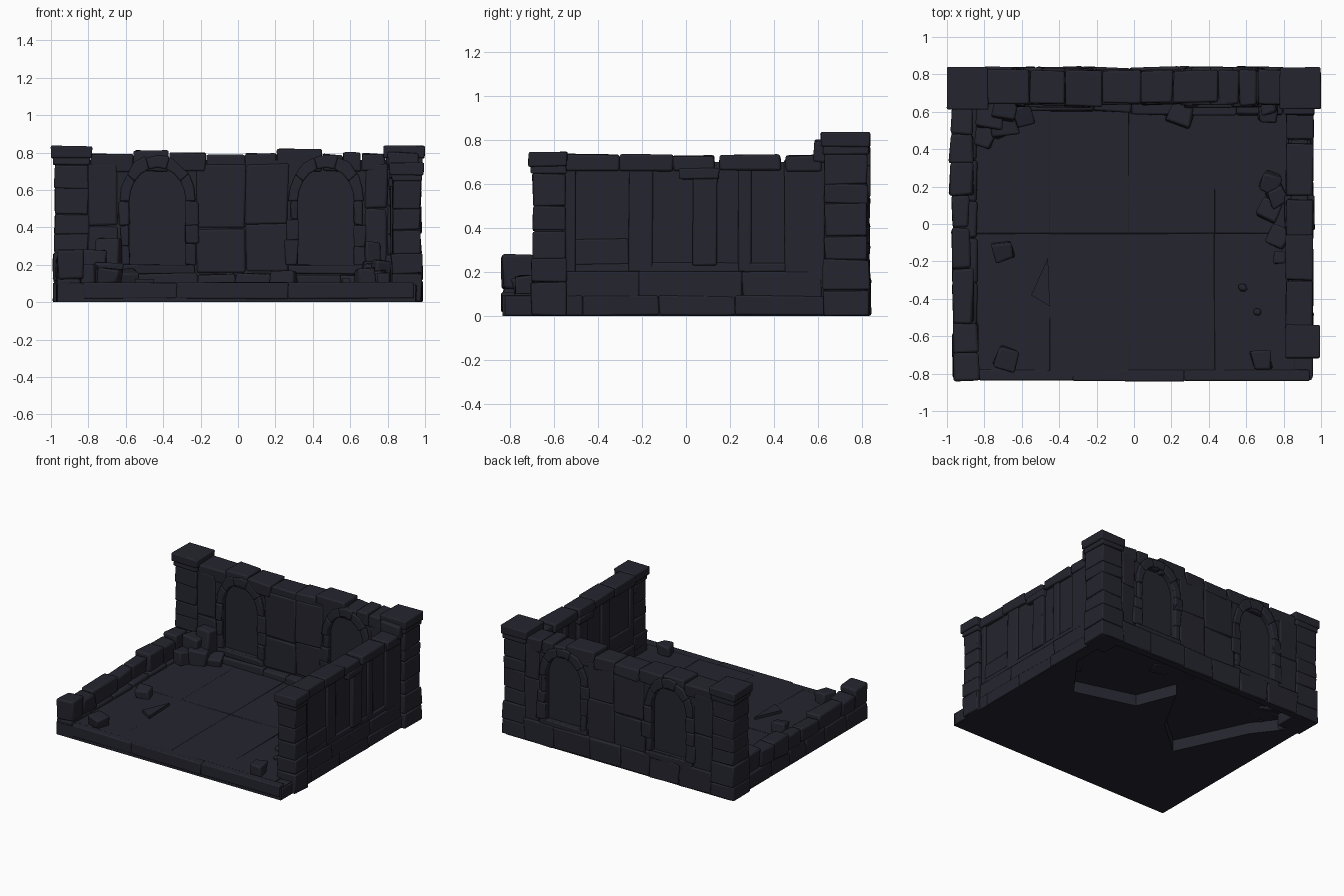
import bpy, bmesh, math, random
from mathutils import Vector, Matrix

if "Cube" in bpy.data.objects:
    bpy.data.objects.remove(bpy.data.objects["Cube"])

random.seed(7)
stone = bpy.data.materials.new("dark slate stone")
stone.diffuse_color = (0.018, 0.018, 0.028, 1)
stone.use_nodes = True
stone.node_tree.nodes["Principled BSDF"].inputs["Base Color"].default_value = stone.diffuse_color


def finish(name, bm, bevel=0.0):
    bmesh.ops.recalc_face_normals(bm, faces=bm.faces)
    me = bpy.data.meshes.new(name)
    bm.to_mesh(me)
    bm.free()
    ob = bpy.data.objects.new(name, me)
    bpy.context.collection.objects.link(ob)
    me.materials.append(stone)
    if bevel:
        m = ob.modifiers.new("worn edges", 'BEVEL')
        m.width, m.segments, m.limit_method = bevel, 2, 'ANGLE'
        bpy.ops.object.select_all(action='DESELECT')
        ob.select_set(True)
        bpy.context.view_layer.objects.active = ob
        bpy.ops.object.shade_smooth_by_angle(angle=math.radians(40))
    return ob


def block(bm, x0, x1, y0, y1, z0, z1, j=0.008, rot=0.0, tilt=0.0):
    """Rough stone: a box with jittered corners."""
    c = Vector(((x0 + x1) / 2, (y0 + y1) / 2, (z0 + z1) / 2))
    mat = Matrix.Translation(c) @ Matrix.Rotation(rot, 4, 'Z') @ Matrix.Rotation(tilt, 4, 'X')
    mat = mat @ Matrix.Diagonal((x1 - x0, y1 - y0, z1 - z0, 1))
    for v in bmesh.ops.create_cube(bm, size=1, matrix=mat)['verts']:
        v.co += Vector([random.uniform(-j, j) for _ in range(3)])
        v.co.z = max(v.co.z, 0)


def prism_into(bm, pts, axis, a, b):
    """Extrude a 2D outline along y (points are x,z) or z (points are x,y)."""
    put = (lambda p, t: (p[0], t, p[1])) if axis == 'y' else (lambda p, t: (p[0], p[1], t))
    lo = [bm.verts.new(put(p, a)) for p in pts]
    hi = [bm.verts.new(put(p, b)) for p in pts]
    bm.faces.new(lo)
    bm.faces.new(hi)
    for i in range(len(pts)):
        k = (i + 1) % len(pts)
        bm.faces.new((lo[i], lo[k], hi[k], hi[i]))


def prism(name, pts, axis, a, b):
    bm = bmesh.new()
    prism_into(bm, pts, axis, a, b)
    return finish(name, bm)


def cut(ob, cutter):
    m = ob.modifiers.new("cut", 'BOOLEAN')
    m.object, m.solver = cutter, 'EXACT'
    bpy.context.view_layer.objects.active = ob
    bpy.ops.object.modifier_apply(modifier=m.name)
    bpy.data.objects.remove(cutter)


def splits(a, b, step):
    """Uneven joints between a and b."""
    n = max(1, round((b - a) / step))
    s = (b - a) / n
    return [a] + [a + s * (i + random.uniform(-.2, .2)) for i in range(1, n)] + [b]


# Foundation with a broken hollow under the rear
bm = bmesh.new()
block(bm, -0.965, 0.95, -0.835, 0.83, 0, 0.095, 0)
base = finish("foundation", bm)
hole = [(.83, .76), (.93, .5), (.61, .07), (.15, .2), (.03, .5), (-.18, .12),
        (-.46, -.12), (-.71, .41), (-.9, .66), (-.92, .78), (.5, .78)]
cut(base, prism("hollow_cutter", hole, 'z', -0.1, 0.088))

# Paving slabs
bm = bmesh.new()
cols = [-0.9, -0.45, -0.03, 0.43, 0.86]
for a, b in zip(cols, cols[1:]):
    rows = [-0.83, -0.05, 0.64]
    for c, d in zip(rows, rows[1:]):
        block(bm, a - .001, b + .001, c, d, 0.09, 0.103, 0.002)
finish("paving_slabs", bm, 0.003)

# Front step edge stones
bm = bmesh.new()
xs = splits(-0.83, 0.94, 0.6)
for a, b in zip(xs, xs[1:]):
    block(bm, a, b, -0.84, -0.78, 0.02, 0.105, 0.004)
finish("front_edge_stones", bm, 0.008)

# Back wall with sunken arched niches on both faces
ARCHES = (-0.43, 0.47)
R, SPRING = 0.15, 0.54


def arch(cx, r, z0):
    pts = [(cx - r, z0), (cx + r, z0)]
    return pts + [(cx + r * math.cos(t * math.pi / 14), SPRING + 1.2 * r * math.sin(t * math.pi / 14))
                  for t in range(15)]


bm = bmesh.new()
block(bm, -0.85, 0.85, 0.65, 0.815, 0.09, 0.76, 0)
wall = finish("back_wall", bm)
for cx in ARCHES:
    for a, b in ((0.6, 0.675), (0.785, 0.9)):
        cut(wall, prism("niche_cutter", arch(cx, R, 0.2), 'y', a, b))

# Arch rings, jambs and sills
bm = bmesh.new()
for cx in ARCHES:
    for y0, y1 in ((0.63, 0.675), (0.79, 0.835)):
        for i in range(5):
            t0, t1 = i * math.pi / 5, (i + 1) * math.pi / 5
            ts = [t0, (t0 + t1) / 2, t1]
            ring = [(R, t) for t in ts] + [(R + random.uniform(.05, .065), t) for t in reversed(ts)]
            q = [(cx + r * math.cos(t), SPRING + 1.2 * r * math.sin(t)) for r, t in ring]
            e = random.uniform(-.006, .006)
            prism_into(bm, q, 'y', y0 + e, y1 + e)
        for s in (-1, 1):
            zs = splits(0.2, SPRING, 0.13)
            for a, b in zip(zs, zs[1:]):
                x = sorted((cx + s * R, cx + s * (R + random.uniform(.04, .08))))
                block(bm, *x, y0, y1, a, b, 0.005)
        block(bm, cx - .2, cx + .2, y0 - .005, y1, 0.15, 0.2, 0.006)
finish("arch_stones", bm, 0.008)

# Flat facing stones between the niches
bm = bmesh.new()
for y0, y1 in ((0.64, 0.7), (0.76, 0.822)):
    for x0, x1 in ((-0.22, 0.04), (0.04, 0.27), (-0.8, -0.64), (0.68, 0.8)):
        zs = splits(0.16, 0.74, 0.28)
        for a, b in zip(zs, zs[1:]):
            block(bm, x0, x1, y0, y1, a, b, 0.007)
finish("back_facing_stones", bm, 0.012)

# Back wall coping and plinth
bm = bmesh.new()
xs = [-.79, -.56, -.37, -.17, .04, .21, .45, .56, .66, .79]
tops = [.795, .81, .797, .79, .795, .818, .79, .798, .795]
for a, b, t in zip(xs, xs[1:], tops):
    block(bm, a + .002, b - .002, 0.64 + random.uniform(-.01, .015), 0.822, 0.7, t, 0.006)
for y0, y1, top in ((0.595, 0.68, 0.15), (0.78, 0.838, 0.17)):
    xs = splits(-0.8, 0.8, 0.25)
    for a, b in zip(xs, xs[1:]):
        block(bm, a, b, y0 + random.uniform(-.02, .01) * (y0 < .7), y1, 0.0 if y0 > .7 else .09, top, 0.008)
finish("back_coping_and_plinth", bm, 0.01)


# Pillars: inner core, rough courses, neck and cap
def pillar(name, x0, x1, y0, y1, h):
    bm = bmesh.new()
    block(bm, x0 + .03, x1 - .03, y0 + .02, y1 - .02, 0, h - .03, 0)
    zs = splits(0, h - .1, 0.12)
    for a, b in zip(zs, zs[1:]):
        e = 0.012 if a > .2 else 0.004
        block(bm, x0 + e + .008, x1 - e - .008, y0 + e, y1 - e, a, b, 0.005)
    block(bm, x0 + .012, x1 - .012, y0 + .004, y1 - .004, h - .1, h - .06, 0.003)
    block(bm, x0, x1, y0 - .008, y1, h - .065, h, 0.003)
    finish(name, bm, 0.008)


pillar("back_left_pillar", -1.0, -0.78, 0.62, 0.838, 0.835)
pillar("back_right_pillar", 0.78, 1.0, 0.62, 0.838, 0.835)
pillar("front_right_pillar", 0.81, 0.995, -0.71, -0.54, 0.745)

# Right wall: core, then plinth, rails and pilasters on both faces
bm = bmesh.new()
block(bm, 0.84, 0.93, -0.6, 0.7, 0.09, 0.7, 0)
for x0, x1, out in ((0.88, 0.945, 1), (0.825, 0.88, -1)):
    def face(y0, y1, z0, z1, p=0.0):
        block(bm, x0 - p * (out < 0), x1 + p * (out > 0), y0, y1, z0, z1, 0.004)
    ys = splits(-0.55, 0.62, 0.4)
    for a, b in zip(ys, ys[1:]):
        face(a, b, 0.08, 0.2, 0.008)
        face(a, b, 0.2, 0.24)
    face(-0.55, -0.5, 0.2, 0.7)
    face(-0.26, -0.15, 0.2, 0.7)
    face(0.03, 0.14, 0.23, 0.66, 0.012)
    face(-0.03, 0.15, 0.62, 0.67, 0.02)
    face(0.24, 0.3, 0.2, 0.68)
    face(0.45, 0.63, 0.08, 0.71, 0.004)
    face(-0.52, -0.26, 0.23, 0.35, -0.004)
finish("right_wall", bm, 0.008)

# Right wall coping
bm = bmesh.new()
for a, b, t in ((-.55, -.3, .735), (-.3, -.06, .733), (-.06, .13, .728), (.15, .43, .733), (.45, .62, .73)):
    block(bm, 0.812, 0.958, a, b, 0.66, t, 0.005)
block(bm, 0.8, 0.96, 0.58, 0.66, 0.7, 0.8, 0.008)
finish("right_coping", bm, 0.01)

# Right outer base ledge
bm = bmesh.new()
ys = splits(-0.83, 0.63, 0.4)
for a, b in zip(ys, ys[1:]):
    block(bm, 0.86, 0.958, a, b, 0, 0.092, 0.005)
finish("right_base_ledge", bm, 0.008)

# Low broken left wall: lower course and uneven upper blocks
bm = bmesh.new()
ys = splits(-0.83, 0.62, 0.24)
for a, b in zip(ys, ys[1:]):
    block(bm, -0.97, -0.84, a, b, 0, 0.13, 0.006)
for x0, x1, a, b, t in ((-.965, -.83, -.835, -.69, .275), (-.965, -.835, -.69, -.53, .235),
                        (-.965, -.86, -.53, -.24, .25), (-.975, -.875, -.24, -.02, .225),
                        (-.975, -.88, -.02, .15, .24), (-.985, -.86, .15, .33, .265),
                        (-.985, -.86, .33, .48, .25), (-.975, -.86, .48, .62, .28)):
    block(bm, x0, x1, a, b, 0.12, t, 0.008)
finish("left_low_wall", bm, 0.014)

# Fallen rubble: x, y, size, height
bm = bmesh.new()
rubble = [(-.68, -.72, .11, .08), (.68, -.73, .1, .08), (-.7, -.15, .1, .07), (.58, -.34, .04, .03),
          (.66, -.47, .04, .03), (.73, .22, .1, .1), (.72, .08, .11, .07), (.77, -.06, .11, .05),
          (.77, .15, .1, .12), (.78, -.18, .07, .05), (-.7, .53, .13, .12), (-.77, .58, .13, .18),
          (-.6, .57, .11, .07), (-.8, .46, .1, .1), (.72, .6, .1, .12),
          (.25, .585, .12, .06), (-.68, .62, .12, .24), (.72, .63, .09, .22)]
for x, y, s, h in rubble:
    block(bm, x - s / 2, x + s / 2, y - s / 2, y + s / 2, 0.09, 0.1 + h, s * .12,
          random.uniform(-.5, .5), random.uniform(-.1, .1))
finish("rubble", bm, 0.012)

# Lifted triangular paving shard
prism("paving_shard", [(-.55, -.38), (-.46, -.18), (-.45, -.44)], 'z', 0.09, 0.125)
